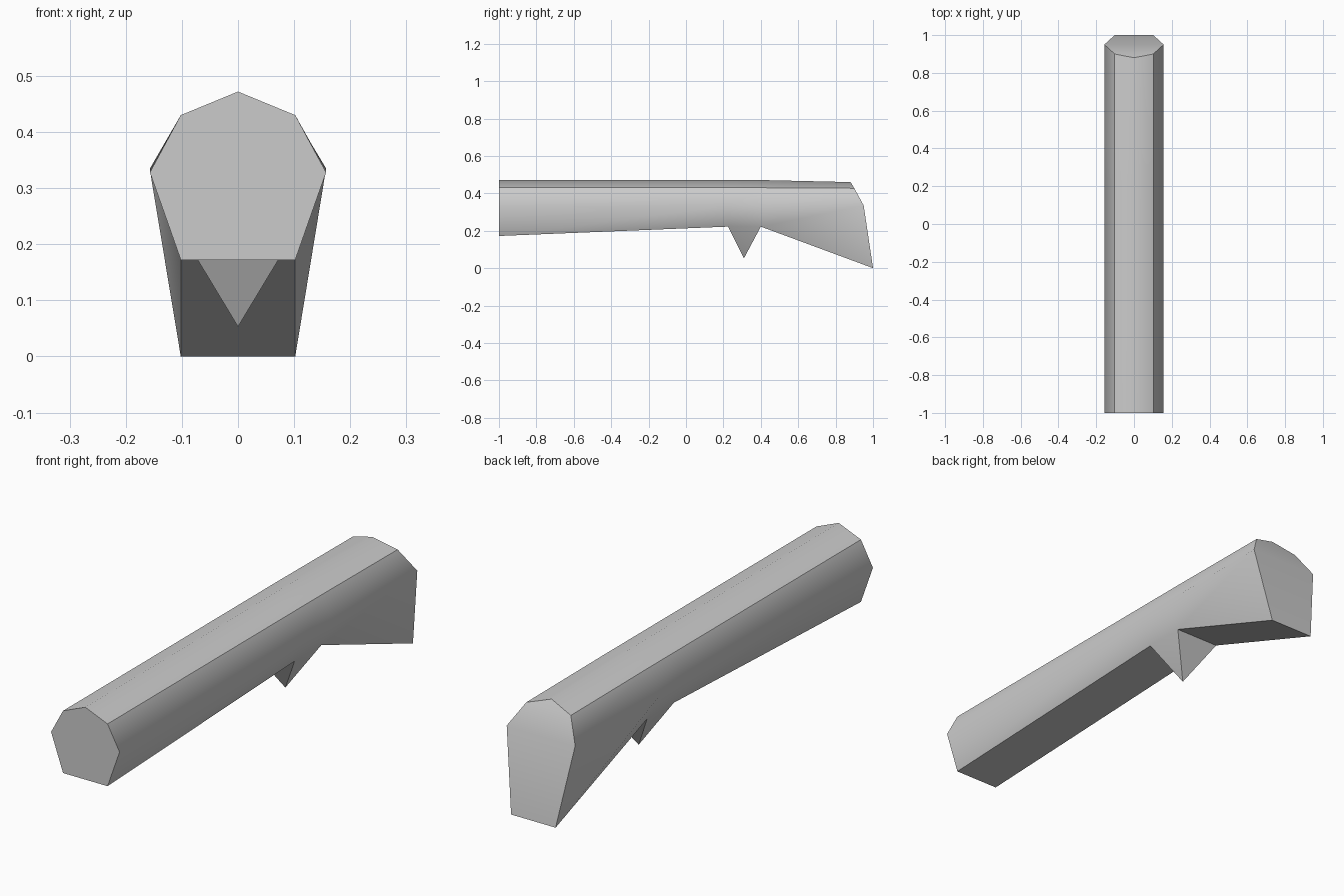
import bpy, bmesh

if "Cube" in bpy.data.objects:
    bpy.data.objects.remove(bpy.data.objects["Cube"])

W_LOW, W_MID = 0.102, 0.157


def section(bm, low, mid, upper, top):
    """Seven-sided ring from four (y, z) points, mirrored across x = 0."""
    pts = [(-W_LOW, *low), (W_LOW, *low), (W_MID, *mid), (W_LOW, *upper),
           (0, *top), (-W_LOW, *upper), (-W_MID, *mid)]
    return [bm.verts.new(p) for p in pts]


bm = bmesh.new()

# Long body: front end, both sides of the spike, and slanted rear end
rings = [
    section(bm, (-1, 0.172), (-1, 0.328), (-1, 0.43), (-1, 0.472)),
    section(bm, (0.225, 0.222), (0.225, 0.332), (0.225, 0.43), (0.225, 0.472)),
    section(bm, (0.4, 0.222), (0.4, 0.332), (0.4, 0.43), (0.4, 0.471)),
    section(bm, (1, 0.0), (0.95, 0.335), (0.9, 0.427), (0.88, 0.46)),
]
for k, (a, b) in enumerate(zip(rings, rings[1:])):
    for i in range(7):
        if k == 1 and i == 0:
            continue
        j = (i + 1) % 7
        bm.faces.new((a[i], a[j], b[j], b[i]))

# Spike below the body, a four-sided pyramid on the open underside panel
tip = bm.verts.new((0, 0.31, 0.053))
base = [rings[1][0], rings[1][1], rings[2][1], rings[2][0]]
for i in range(4):
    bm.faces.new((base[i], base[(i + 1) % 4], tip))

# End caps: one flat front face, curved rear made from strips
bm.faces.new(rings[0])
r = rings[3]
bm.faces.new((r[0], r[1], r[2], r[6]))
bm.faces.new((r[6], r[2], r[3], r[5]))
bm.faces.new((r[5], r[3], r[4]))
bmesh.ops.recalc_face_normals(bm, faces=bm.faces[:])

# Smooth shading, except at the shoulders, underside and end outlines
for f in bm.faces:
    f.smooth = True


def mark_sharp(a, b):
    e = bm.edges.get((a, b))
    if e:
        e.smooth = False


for ring in (rings[0], rings[3]):
    for i in range(7):
        mark_sharp(ring[i], ring[(i + 1) % 7])
for a, b in zip(rings, rings[1:]):
    for i in (0, 1, 3, 5):
        if not (a is rings[1] and i < 2):
            mark_sharp(a[i], b[i])
for v in base:
    mark_sharp(v, tip)
for ring in rings[1:3]:
    mark_sharp(ring[0], ring[1])

mesh = bpy.data.meshes.new("handle_body")
bm.to_mesh(mesh)
bm.free()
obj = bpy.data.objects.new("handle_body", mesh)
bpy.context.collection.objects.link(obj)
